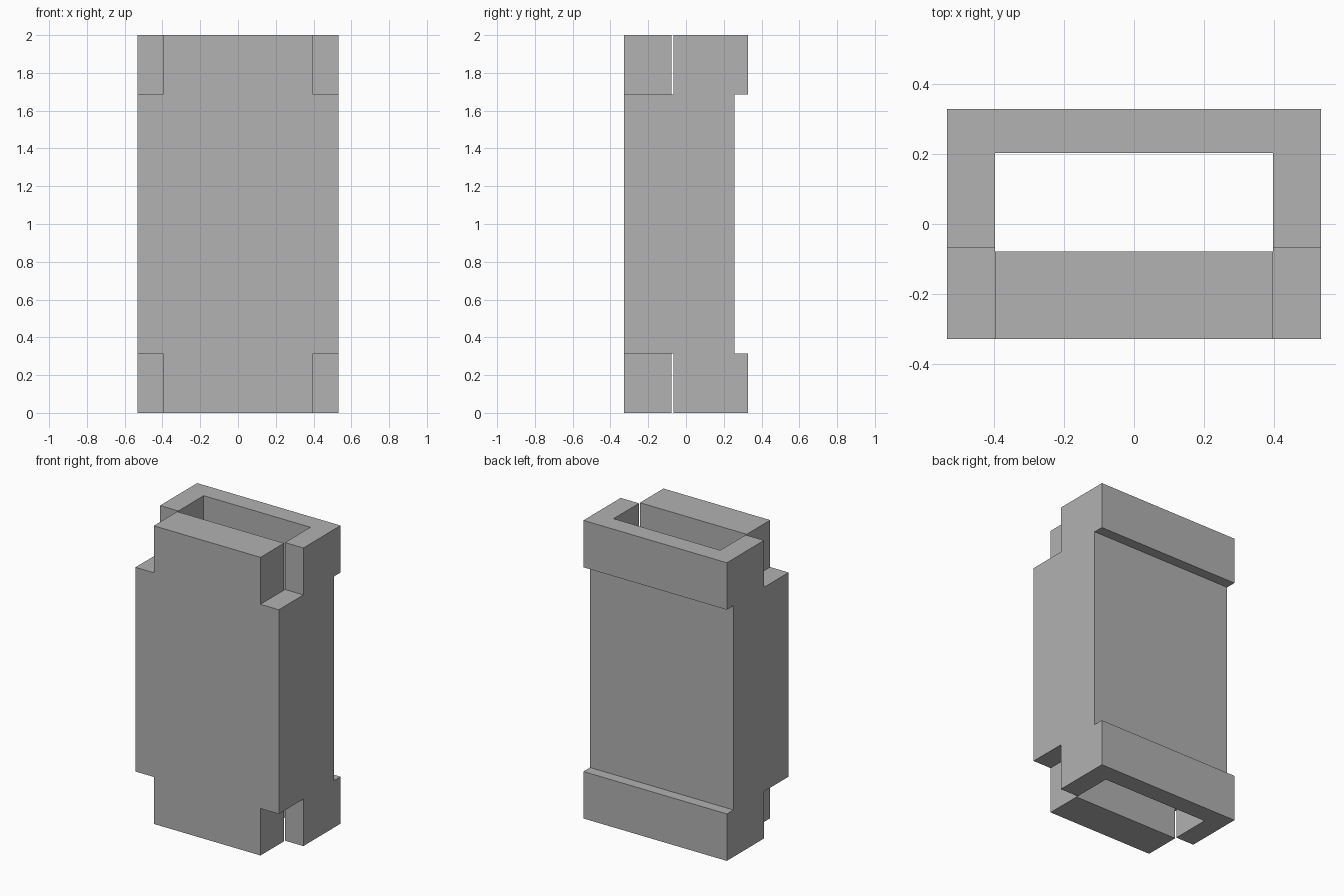
import bpy

cube = bpy.data.objects.get("Cube")
if cube:
    bpy.data.objects.remove(cube, do_unlink=True)

W, D, H = 0.532, 0.327, 2.0            # half width, half depth, height
END = 0.315                            # height of each end section
TUNNEL_X, TUNNEL_FRONT, TUNNEL_BACK = 0.396, -0.078, 0.202
ARM_FRONT = -0.067                     # front edge of the side arms
BACK_PANEL = 0.257                     # recessed back face
M = 0.1                                # cutter overshoot


def box(name, low, high):
    """Axis-aligned box between two corners."""
    xs, ys, zs = zip(low, high)
    verts = [(x, y, z) for x in xs for y in ys for z in zs]
    faces = [(0, 1, 3, 2), (4, 6, 7, 5), (0, 4, 5, 1),
             (2, 3, 7, 6), (0, 2, 6, 4), (1, 5, 7, 3)]
    mesh = bpy.data.meshes.new(name)
    mesh.from_pydata(verts, [], faces)
    obj = bpy.data.objects.new(name, mesh)
    bpy.context.collection.objects.link(obj)
    return obj


# Hollow housing block
housing = box("housing", (-W, -D, 0), (W, D, H))
grey = bpy.data.materials.new("neutral_grey")
grey.use_nodes = True
colour = (0.445, 0.445, 0.445, 1)
grey.diffuse_color = colour
grey.node_tree.nodes["Principled BSDF"].inputs["Base Color"].default_value = colour
housing.data.materials.append(grey)

# Vertical tunnel and recessed back panel
cutters = [
    box("tunnel_cutter", (-TUNNEL_X, TUNNEL_FRONT, -M), (TUNNEL_X, TUNNEL_BACK, H + M)),
    box("back_recess_cutter", (-W - M, BACK_PANEL, END), (W + M, D + M, H - END)),
]

# Corner notches that free the front tabs from the side arms
for bottom, top in ((-M, END), (H - END, H + M)):
    for left, right in ((-W - M, -TUNNEL_X), (TUNNEL_X, W + M)):
        cutters.append(box("corner_notch_cutter", (left, -D - M, bottom),
                           (right, ARM_FRONT, top)))

# Apply the cuts in turn
bpy.context.view_layer.objects.active = housing
for cutter in cutters:
    cutter.hide_render = True
    cut = housing.modifiers.new(cutter.name, "BOOLEAN")
    cut.operation = "DIFFERENCE"
    cut.solver = "EXACT"
    cut.object = cutter
    bpy.ops.object.modifier_apply(modifier=cut.name)
    bpy.data.objects.remove(cutter, do_unlink=True)
